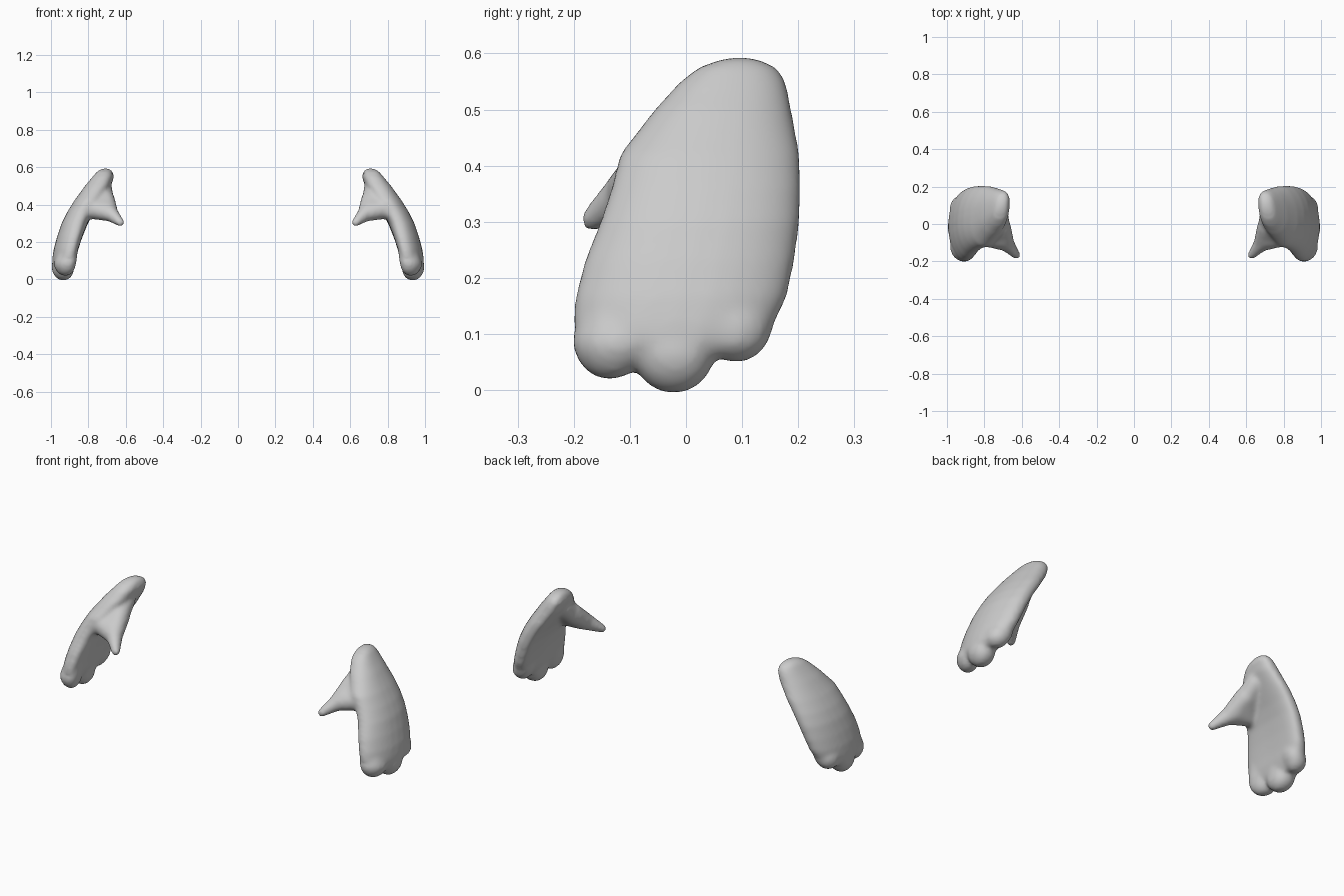
import bpy, bmesh, math
from mathutils import Matrix, Vector

if "Cube" in bpy.data.objects:
    bpy.data.objects.remove(bpy.data.objects["Cube"])

bm = bmesh.new()

# Centre line of the hand in the front view: (z, x)
SPINE = [(0.0, 0.938), (0.08, 0.942), (0.17, 0.922), (0.25, 0.897), (0.33, 0.866),
         (0.42, 0.809), (0.5, 0.755), (0.55, 0.728), (0.6, 0.716)]


def spine_x(z):
    for (z0, x0), (z1, x1) in zip(SPINE, SPINE[1:]):
        if z <= z1:
            return x0 + (x1 - x0) * (z - z0) / (z1 - z0)
    return SPINE[-1][1]


def loft(rows, n=32, power=0.8):
    """Rows of (z, y_min, y_max, half thickness), following the spine.
    The back of the hand is domed, the inner side is a little flatter."""
    rings = []
    for z, y0, y1, h in rows:
        ring = []
        for i in range(n):
            a = 2 * math.pi * i / n
            c, s = math.cos(a), math.sin(a)
            y = (y0 + y1) / 2 + (y1 - y0) / 2 * math.copysign(abs(c) ** power, c)
            x = spine_x(z) + h * math.copysign(abs(s) ** power, s)
            x -= (0.8 + 0.3 * min(s, 0)) * y * y - 0.008 * min(s, 0)
            ring.append(bm.verts.new((x, y, z)))
        rings.append(ring)
    for a, b in zip(rings, rings[1:]):
        for i in range(n):
            j = (i + 1) % n
            bm.faces.new((a[i], a[j], b[j], b[i]))
    bm.faces.new(rings[0])
    bm.faces.new(rings[-1])


def hull(balls):
    """Convex skin around a few balls given as (position, radius)."""
    skin = bmesh.new()
    for pos, r in balls:
        bmesh.ops.create_uvsphere(skin, u_segments=20, v_segments=12, radius=r,
                                  matrix=Matrix.Translation(pos))
    coords = [v.co.copy() for v in skin.verts]
    skin.clear()
    for co in coords:
        skin.verts.new(co)
    res = bmesh.ops.convex_hull(skin, input=skin.verts)
    new = {}
    for f in res["geom"]:
        if isinstance(f, bmesh.types.BMFace):
            for v in f.verts:
                if v not in new:
                    new[v] = bm.verts.new(v.co)
            bm.faces.new([new[v] for v in f.verts])
    skin.free()


# Palm and back of the hand
loft([(0.593, 0.078, 0.115, 0.012), (0.587, 0.055, 0.135, 0.025), (0.575, 0.022, 0.162, 0.038),
      (0.55, -0.01, 0.178, 0.052), (0.5, -0.056, 0.188, 0.065), (0.42, -0.118, 0.203, 0.068),
      (0.36, -0.133, 0.205, 0.067), (0.3, -0.153, 0.203, 0.066), (0.23, -0.181, 0.194, 0.064),
      (0.165, -0.198, 0.18, 0.062), (0.12, -0.201, 0.158, 0.059), (0.085, -0.188, 0.128, 0.053),
      (0.062, -0.17, 0.105, 0.038)])

# Three finger lobes: (y centre, half width, lowest z)
for yc, w, low in ((-0.136, 0.067, 0.018), (-0.022, 0.074, -0.006), (0.09, 0.066, 0.049)):
    rows = [(0.24, yc * 0.9 - w * 0.5, yc * 0.9 + w * 0.5, 0.04)]
    for k in range(8):
        a = math.radians(84) * k / 7
        s = math.cos(a)
        rows.append((low + 0.075 * (1 - math.sin(a)), yc - w * s, yc + w * s, 0.057 * s))
    loft(rows, n=24, power=0.9)

# Thumb: tapered spike on a broad web that grows out of the palm
tip, middle = Vector((0.629, -0.167, 0.304)), Vector((0.702, -0.08, 0.37))
heel, web = Vector((0.722, 0.05, 0.48)), Vector((0.805, -0.07, 0.375))
hull([(tip, 0.022), (middle, 0.05)])
hull([(middle, 0.05), (heel, 0.05), (web, 0.054)])
hull([(middle.lerp(tip, 0.3), 0.041), (middle.lerp(heel, 0.5), 0.054),
      (middle.lerp(web, 0.6), 0.053)])

bmesh.ops.recalc_face_normals(bm, faces=bm.faces)
mesh = bpy.data.meshes.new("mitten_hands")
bm.to_mesh(mesh)
bm.free()
hands = bpy.data.objects.new("mitten_hands", mesh)
bpy.context.collection.objects.link(hands)

# Fuse the parts into one skin, soften the joins, mirror to the other side
fuse = hands.modifiers.new("fuse", 'REMESH')
fuse.mode = 'VOXEL'
fuse.voxel_size = 0.009
fuse.use_smooth_shade = True
soft = hands.modifiers.new("soften", 'SMOOTH')
soft.factor = 0.5
soft.iterations = 12
mirror = hands.modifiers.new("mirror", 'MIRROR')
mirror.use_axis = (True, False, False)
